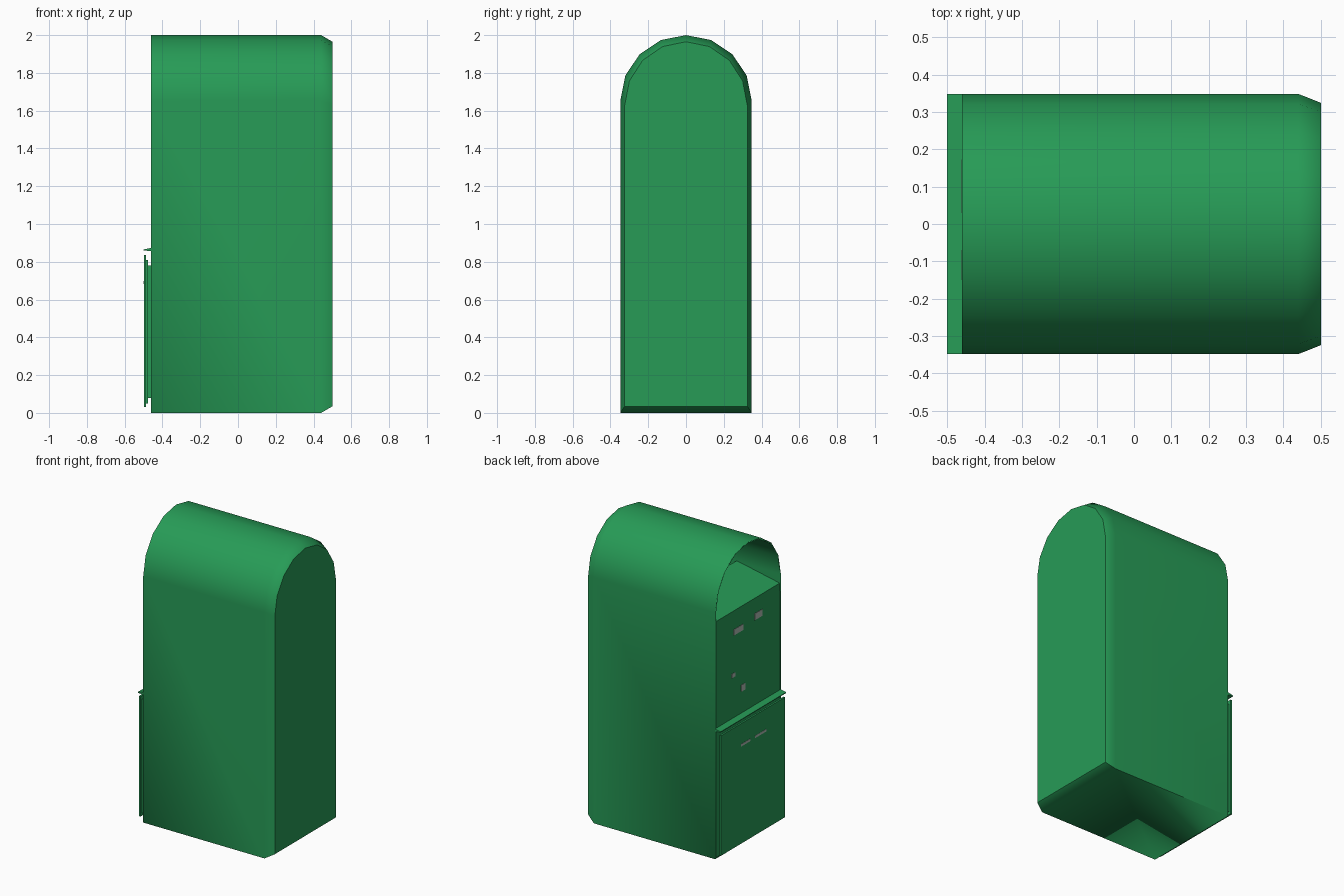
import bpy, bmesh, math

cube = bpy.data.objects.get("Cube")
if cube:
    bpy.data.objects.remove(cube, do_unlink=True)


def material(name, rgb):
    m = bpy.data.materials.new(name)
    m.use_nodes = True
    m.diffuse_color = (*rgb, 1)
    m.node_tree.nodes["Principled BSDF"].inputs["Base Color"].default_value = (*rgb, 1)
    return m


green = material("green paint", (0.02, 0.33, 0.094))
grey = material("pale grey label", (0.42, 0.5, 0.45))


def finish(name, bm, mat):
    bmesh.ops.recalc_face_normals(bm, faces=bm.faces)
    mesh = bpy.data.meshes.new(name)
    bm.to_mesh(mesh)
    bm.free()
    mesh.materials.append(mat)
    ob = bpy.data.objects.new(name, mesh)
    bpy.context.collection.objects.link(ob)
    return ob


def slab(name, section, half_width, y=0, mat=green):
    """Extrude an (x, z) section across the width."""
    bm = bmesh.new()
    a, b = [[bm.verts.new((px, y + s * half_width, pz)) for px, pz in section] for s in (-1, 1)]
    n = len(section)
    bm.faces.new(a)
    bm.faces.new(b)
    for i in range(n):
        bm.faces.new((a[i], a[(i + 1) % n], b[(i + 1) % n], b[i]))
    return finish(name, bm, mat)


def box(name, x0, x1, z0, z1, half_width, y=0, mat=green):
    return slab(name, [(x0, z0), (x1, z0), (x1, z1), (x0, z1)], half_width, y, mat)


# Arched body profile in (y, z)
R, SPRING, MID = 0.348, 1.652, 1.0
profile = [(-R, 0), (R, 0)]
profile += [(R * math.cos(math.pi * i / 8), SPRING + R * math.sin(math.pi * i / 8)) for i in range(9)]

# Body shell: open at one end, chamfered and closed at the other
bm = bmesh.new()
rings = []
for x, sy, sz in ((-0.46, 1, 1), (0.44, 1, 1), (0.5, 0.932, 0.965)):
    rings.append([bm.verts.new((x, y * sy, MID + (z - MID) * sz)) for y, z in profile])
count = len(profile)
for a, b in zip(rings, rings[1:]):
    for i in range(count):
        j = (i + 1) % count
        bm.faces.new((a[i], a[j], b[j], b[i]))
cap = bm.faces.new(rings[-1])
bmesh.ops.recalc_face_normals(bm, faces=bm.faces)
if cap.normal.x < 0:
    bmesh.ops.reverse_faces(bm, faces=bm.faces)
mesh = bpy.data.meshes.new("body_shell")
bm.to_mesh(mesh)
bm.free()
mesh.materials.append(green)
body = bpy.data.objects.new("body_shell", mesh)
bpy.context.collection.objects.link(body)
bpy.context.view_layer.objects.active = body
body.select_set(True)
bpy.ops.object.shade_smooth_by_angle(angle=math.radians(35))
wall = body.modifiers.new("wall thickness", "SOLIDIFY")
wall.thickness = 0.01
wall.offset = -1
normals = body.modifiers.new("flat sides", "WEIGHTED_NORMAL")
normals.keep_sharp = True

# End panel below the arched opening, and the sloping chute inside
box("end_panel", -0.459, -0.449, 0.002, 1.59, R - 0.002)
slab("chute_floor", [(-0.459, 1.59), (-0.14, 1.655), (-0.14, 1.645), (-0.459, 1.58)], R - 0.004)

# Collection door with its inner frame and rain ledge
box("door_frame", -0.478, -0.458, 0.08, 0.78, 0.3)
box("door_backing", -0.487, -0.477, 0.05, 0.81, 0.325)
box("door_panel", -0.498, -0.486, 0.03, 0.835, 0.34)
slab("rain_ledge", [(-0.5, 0.86), (-0.458, 0.856), (-0.458, 0.874), (-0.5, 0.865)], R)

# Small worn label patches
patches = [
    (-0.46, 0.10, 1.445, 0.05, 0.02), (-0.46, -0.11, 1.465, 0.04, 0.022),
    (-0.46, 0.155, 1.16, 0.018, 0.014), (-0.46, 0.05, 1.04, 0.02, 0.022),
    (-0.498, 0.08, 0.69, 0.05, 0.008), (-0.498, -0.08, 0.69, 0.06, 0.008),
]
for x, y, z, w, h in patches:
    box("label_patch", x - 0.0015, x + 0.002, z - h, z + h, w, y, grey)
